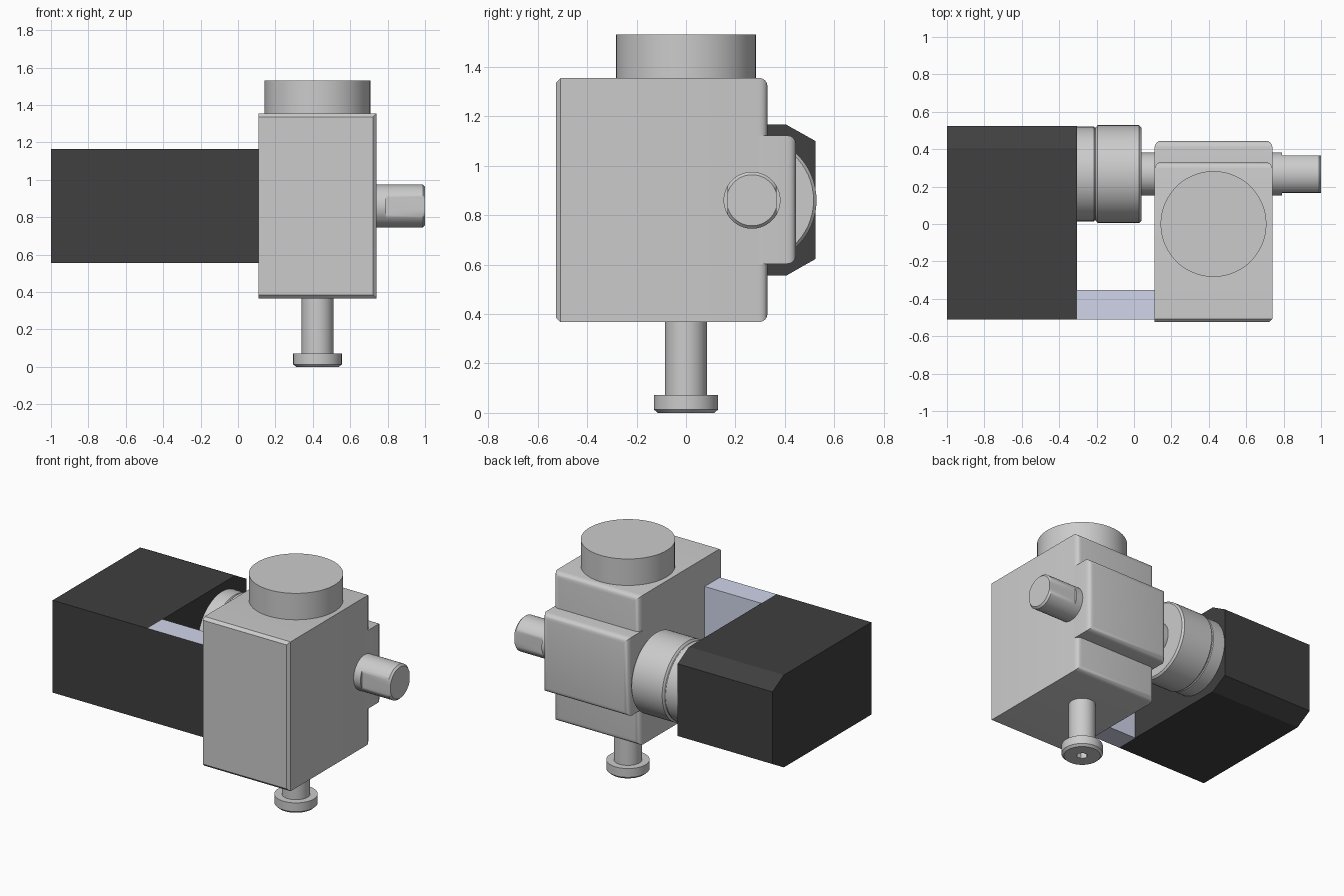
import bpy, bmesh, math

if "Cube" in bpy.data.objects:
    bpy.data.objects.remove(bpy.data.objects["Cube"])

SEGS = 60


def material(name, rgb):
    m = bpy.data.materials.new(name)
    m.diffuse_color = (*rgb, 1)
    m.use_nodes = True
    m.node_tree.nodes["Principled BSDF"].inputs["Base Color"].default_value = m.diffuse_color
    return m


dark = material("dark_plastic", (0.05, 0.05, 0.05))
grey = material("grey_metal", (0.63, 0.66, 0.82))


def finish(name, bm, smooth=True):
    bmesh.ops.recalc_face_normals(bm, faces=bm.faces[:])
    mesh = bpy.data.meshes.new(name)
    bm.to_mesh(mesh)
    bm.free()
    ob = bpy.data.objects.new(name, mesh)
    bpy.context.collection.objects.link(ob)
    if smooth:
        bpy.ops.object.select_all(action='DESELECT')
        ob.select_set(True)
        bpy.context.view_layer.objects.active = ob
        bpy.ops.object.shade_smooth_by_angle(angle=math.radians(32))
    return ob


def prism(profile, x0, x1):
    """Extrude a (y, z) outline along x."""
    bm = bmesh.new()
    face = bm.faces.new([bm.verts.new((x0, y, z)) for y, z in profile])
    out = bmesh.ops.extrude_face_region(bm, geom=[face])["geom"]
    for v in out:
        if isinstance(v, bmesh.types.BMVert):
            v.co.x = x1
    bm.normal_update()
    bmesh.ops.recalc_face_normals(bm, faces=bm.faces[:])
    return bm


def rect(y0, y1, z0, z1):
    return [(y0, z0), (y1, z0), (y1, z1), (y0, z1)]


def bevel(bm, test, width, segments):
    edges = [e for e in bm.edges if all(test(v.co) for v in e.verts)]
    bmesh.ops.bevel(bm, geom=edges, offset=width, segments=segments,
                    profile=0.5, affect='EDGES')


def lathe(profile, axis, centre):
    """Revolve (position, radius) pairs about an x or z axis, capping both ends."""
    bm = bmesh.new()
    rings = []
    for t, r in profile:
        ring = []
        for i in range(SEGS):
            a = 2 * math.pi * i / SEGS
            u, w = r * math.cos(a), r * math.sin(a)
            co = (t, centre[0] + u, centre[1] + w) if axis == 'x' else (centre[0] + u, centre[1] + w, t)
            ring.append(bm.verts.new(co))
        rings.append(ring)
    for a, b in zip(rings, rings[1:]):
        for i in range(SEGS):
            j = (i + 1) % SEGS
            bm.faces.new((a[i], a[j], b[j], b[i]))
    bm.faces.new(rings[0])
    bm.faces.new(rings[-1])
    return bm


# Valve body: rounded at the back, small chamfers at the front
bm = prism(rect(-0.525, 0.33, 0.367, 1.355), 0.11, 0.74)
bevel(bm, lambda c: c.y > 0.32, 0.035, 4)
front = [e for e in bm.edges if all(v.co.y < -0.5 for v in e.verts)
         and any(v.co.x > 0.7 for v in e.verts)]
bmesh.ops.bevel(bm, geom=front, offset=0.018, segments=1, profile=0.5, affect='EDGES')
finish("valve_body", bm)

# Raised boss on the back of the body
bm = prism(rect(0.25, 0.445, 0.603, 1.122), 0.11, 0.74)
bevel(bm, lambda c: c.y > 0.4, 0.035, 4)
finish("back_boss", bm)

# Round cap on top
finish("top_cap", lathe([(1.34, 0.283), (1.53, 0.283)], 'z', (0.425, 0)))

# Bottom bolt with a hexagonal socket
bm = lathe([(0.04, 0.036), (0, 0.036), (0, 0.115), (0.014, 0.13), (0.072, 0.13),
            (0.072, 0.085), (0.38, 0.085)], 'z', (0.425, 0))
for v in bm.verts:
    dx, dy = v.co.x - 0.425, v.co.y
    if math.hypot(dx, dy) < 0.05:
        a = math.atan2(dy, dx) % (math.pi / 3) - math.pi / 6
        k = math.cos(math.pi / 6) / math.cos(a)
        v.co.x, v.co.y = 0.425 + dx * k, dy * k
finish("bottom_bolt", bm)

# Drive shaft with two flats at its free end
SHAFT = (0.267, 0.86)
bm = lathe([(0.0, 0.115), (0.79, 0.115), (0.7901, 0.115), (0.988, 0.115), (1.0, 0.103)], 'x', SHAFT)
for v in bm.verts:
    if v.co.x > 0.79005:
        v.co.y = max(SHAFT[0] - 0.1, min(SHAFT[0] + 0.1, v.co.y))
finish("drive_shaft", bm)

# Coupling collar with a narrow groove
finish("coupling", lathe([(-0.32, 0.253), (-0.215, 0.253), (-0.21, 0.248), (-0.205, 0.248),
                          (-0.195, 0.261), (0.028, 0.261), (0.04, 0.249)], 'x', SHAFT))

# Dark housing with chamfered rear edges
bm = prism([(-0.51, 0.555), (0.405, 0.555), (0.523, 0.622), (0.523, 1.1),
            (0.405, 1.166), (-0.51, 1.166)], -1.0, -0.305)
finish("housing", bm, smooth=False).data.materials.append(dark)

# Connecting arm: grey with a dark front face
bm = prism(rect(-0.51, -0.352, 0.555, 1.166), -0.305, 0.11)
arm = finish("connecting_arm", bm, smooth=False)
arm.data.materials.append(grey)
arm.data.materials.append(dark)
for p in arm.data.polygons:
    p.material_index = 1 if p.normal.y < -0.9 else 0
